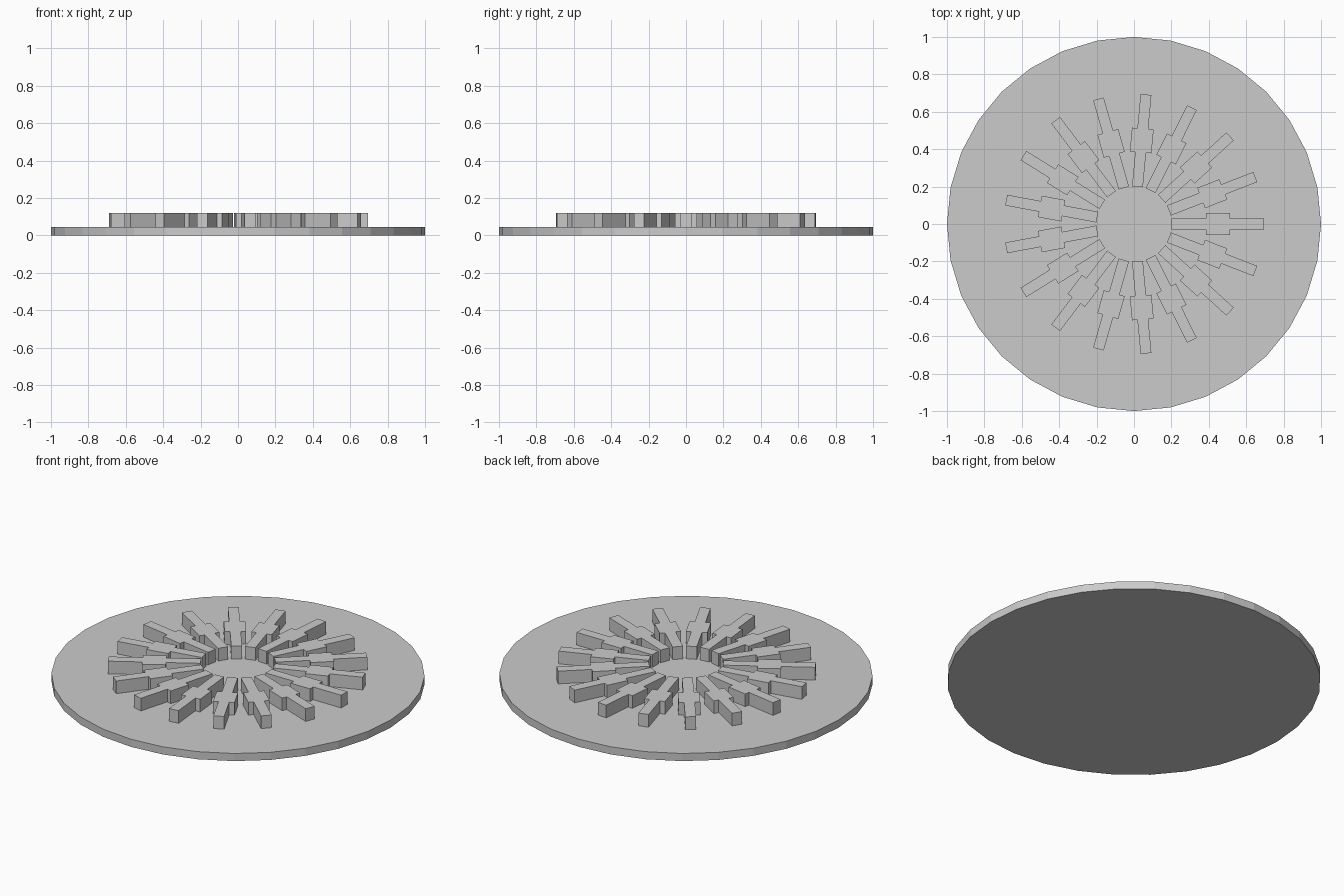
import bpy, bmesh, math
from mathutils import Matrix

cube = bpy.data.objects.get("Cube")
if cube:
    bpy.data.objects.remove(cube, do_unlink=True)

BASE_TOP, SPOKE_TOP = 0.045, 0.12
SPOKES = 17

grey = bpy.data.materials.new("light_grey")
grey.use_nodes = True
colour = (0.6, 0.6, 0.6, 1)
grey.diffuse_color = colour
grey.node_tree.nodes["Principled BSDF"].inputs["Base Color"].default_value = colour


def prism(name, outline, bottom, top):
    """Extrude a flat outline into a solid part."""
    bm = bmesh.new()
    face = bm.faces.new([bm.verts.new((x, y, bottom)) for x, y in outline])
    extruded = bmesh.ops.extrude_face_region(bm, geom=[face])["geom"]
    verts = [v for v in extruded if isinstance(v, bmesh.types.BMVert)]
    bmesh.ops.translate(bm, verts=verts, vec=(0, 0, top - bottom))
    bmesh.ops.recalc_face_normals(bm, faces=bm.faces)
    mesh = bpy.data.meshes.new(name)
    bm.to_mesh(mesh)
    bm.free()
    mesh.materials.append(grey)
    obj = bpy.data.objects.new(name, mesh)
    bpy.context.collection.objects.link(obj)
    return obj


# Round base plate
sides = 32
circle = [(math.cos(a), math.sin(a))
          for a in (2 * math.pi * i / sides for i in range(sides))]
prism("base_plate", circle, 0, BASE_TOP)

# Radial spokes, each with a wider block in the middle
half = [(0.2, 0.029), (0.385, 0.029), (0.385, 0.058),
        (0.512, 0.058), (0.512, 0.029), (0.695, 0.029)]
outline = [(x, -y) for x, y in half] + half[::-1]
first = prism("spoke_1", outline, BASE_TOP, SPOKE_TOP)
for i in range(1, SPOKES):
    spoke = bpy.data.objects.new(f"spoke_{i + 1}", first.data)
    spoke.matrix_world = Matrix.Rotation(2 * math.pi * i / SPOKES, 4, "Z")
    bpy.context.collection.objects.link(spoke)
